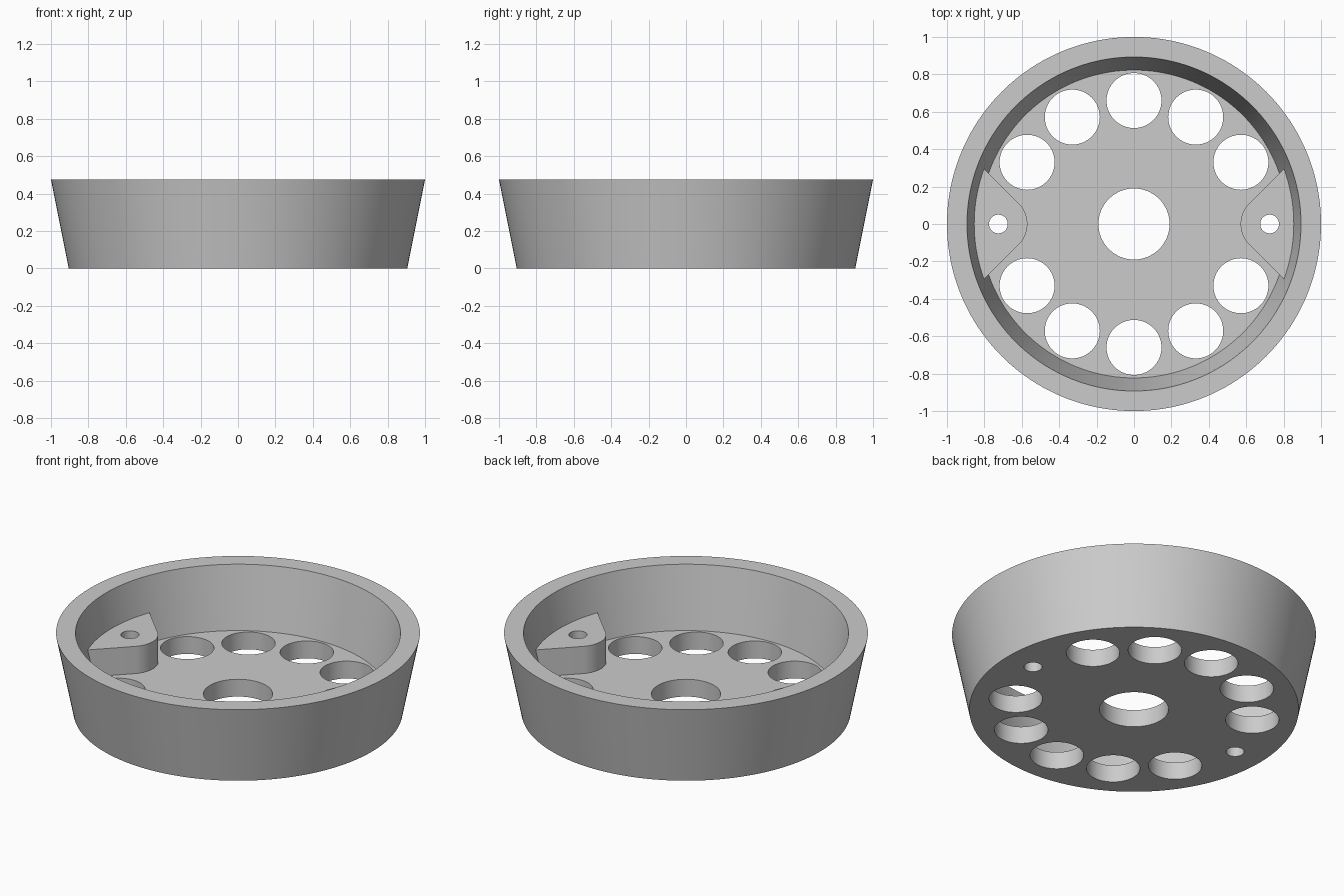
import bpy, bmesh, math

if "Cube" in bpy.data.objects:
    bpy.data.objects.remove(bpy.data.objects["Cube"])

HEIGHT, FLOOR, BOSS_TOP = 0.475, 0.105, 0.27

grey = bpy.data.materials.new("light grey")
grey.diffuse_color = (0.6, 0.6, 0.6, 1)
grey.use_nodes = True
grey.node_tree.nodes["Principled BSDF"].inputs["Base Color"].default_value = grey.diffuse_color


def make_object(name, bm):
    bmesh.ops.recalc_face_normals(bm, faces=bm.faces)
    mesh = bpy.data.meshes.new(name)
    bm.to_mesh(mesh)
    bm.free()
    mesh.materials.append(grey)
    obj = bpy.data.objects.new(name, mesh)
    bpy.context.collection.objects.link(obj)
    return obj


def lathe(name, profile, segments):
    """Closed solid of revolution from rings of (radius, height)."""
    bm = bmesh.new()
    rings = [[bm.verts.new((r * math.cos(math.tau * i / segments),
                            r * math.sin(math.tau * i / segments), z))
              for i in range(segments)] for r, z in profile]
    for a, b in zip(rings, rings[1:]):
        for i in range(segments):
            j = (i + 1) % segments
            bm.faces.new((a[i], a[j], b[j], b[i]))
    bm.faces.new(rings[0])
    bm.faces.new(rings[-1])
    return make_object(name, bm)


def screw_boss(side):
    """Rounded wedge that grows out of the wall around a screw hole."""
    cx, r, wall = 0.725, 0.155, 0.88
    # rounded nose, then 45 degree flanks running into the wall
    pts = [(cx - r * math.cos(a), r * math.sin(a))
           for a in (math.radians(-45 + 90 * i / 24) for i in range(25))]
    reach = cx - r * math.sqrt(2)
    y = (-reach + math.sqrt(2 * wall ** 2 - reach ** 2)) / 2
    end = math.atan2(y, reach + y)
    pts += [(wall * math.cos(end * (1 - i / 8)), wall * math.sin(end * (1 - i / 8)))
            for i in range(17)]
    bm = bmesh.new()
    face = bm.faces.new([bm.verts.new((side * px, py, FLOOR - 0.03)) for px, py in pts])
    ext = bmesh.ops.extrude_face_region(bm, geom=[face])
    for v in ext["geom"]:
        if isinstance(v, bmesh.types.BMVert):
            v.co.z = BOSS_TOP
    return make_object("screw_boss", bm)


def combine(target, tool, operation):
    mod = target.modifiers.new(operation.lower(), 'BOOLEAN')
    mod.operation, mod.object, mod.solver = operation, tool, 'EXACT'
    bpy.context.view_layer.objects.active = target
    bpy.ops.object.modifier_apply(modifier=mod.name)
    bpy.data.objects.remove(tool)


def drill(target, x, y, radius):
    cutter = lathe("hole_cutter", [(radius, -0.1), (radius, 0.6)], 64)
    cutter.location = (x, y, 0)
    bpy.context.view_layer.update()
    combine(target, cutter, 'DIFFERENCE')


# Tapered bowl with a flat floor
bowl = lathe("tapered_bowl", [(0.905, 0), (1.0, HEIGHT), (0.893, HEIGHT), (0.823, FLOOR)], 160)

# Two screw bosses with through holes
for side in (-1, 1):
    combine(bowl, screw_boss(side), 'UNION')
    drill(bowl, side * 0.725, 0, 0.05)

# Centre hole and the ring of holes, leaving out the boss positions
drill(bowl, 0, 0, 0.19)
for k in range(12):
    if k % 6:
        a = math.radians(30 * k)
        drill(bowl, 0.66 * math.cos(a), 0.66 * math.sin(a), 0.147)

# Smooth curved walls, keep rims crisp
bpy.ops.object.select_all(action='DESELECT')
bowl.select_set(True)
bpy.context.view_layer.objects.active = bowl
bpy.ops.object.shade_smooth_by_angle(angle=math.radians(30))
